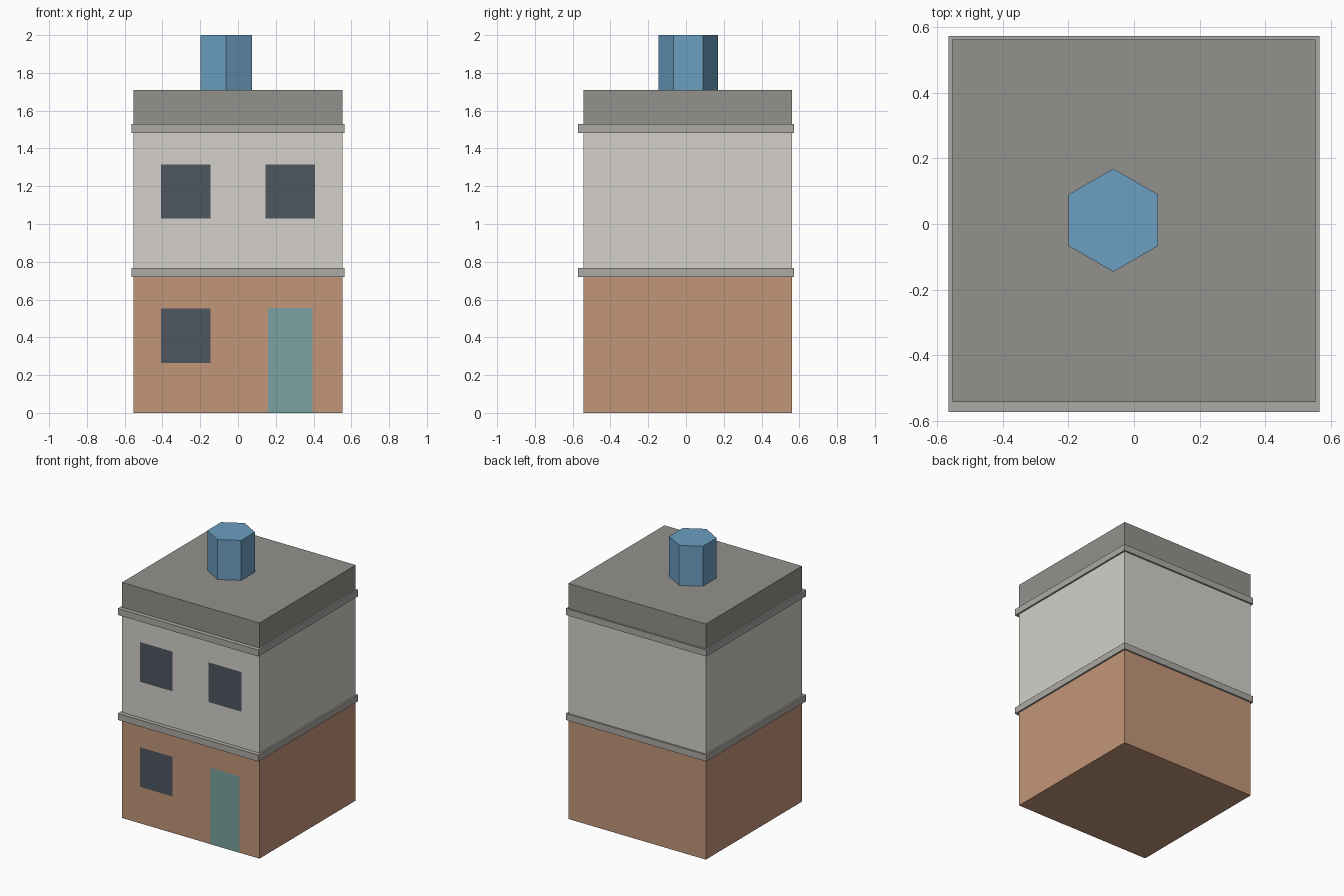
import bpy, math

if "Cube" in bpy.data.objects:
    bpy.data.objects.remove(bpy.data.objects["Cube"])


def material(name, r, g, b):
    # sRGB 0-255 to linear
    m = bpy.data.materials.new(name)
    m.diffuse_color = [(c / 255) ** 2.2 for c in (r, g, b)] + [1]
    m.use_nodes = True
    m.node_tree.nodes["Principled BSDF"].inputs["Base Color"].default_value = m.diffuse_color
    return m


BRICK = material("brick", 193, 149, 121)
PLASTER = material("plaster", 210, 207, 201)
TRIM = material("trim", 170, 168, 163)
ROOF = material("roof", 146, 144, 139)
GLASS = material("glass", 80, 87, 96)
DOOR = material("door", 121, 161, 158)
BLUE = material("blue", 107, 157, 192)

W = 0.552                       # half width of the walls
FRONT, BACK = -0.542, 0.561     # wall faces in y
MID_Y = (FRONT + BACK) / 2


def box(name, x, y, z, mat):
    bpy.ops.mesh.primitive_cube_add(size=1, location=[sum(r) / 2 for r in (x, y, z)])
    o = bpy.context.object
    o.name = name
    o.scale = [r[1] - r[0] for r in (x, y, z)]
    bpy.ops.object.transform_apply(location=False, rotation=False, scale=True)
    o.data.materials.append(mat)
    return o


def panel(name, cx, w, z0, z1, mat):
    # flat panel lying on the front wall, facing -y
    bpy.ops.mesh.primitive_plane_add(size=1, location=(cx, FRONT - 0.001, (z0 + z1) / 2),
                                     rotation=(math.pi / 2, 0, 0))
    o = bpy.context.object
    o.name = name
    o.scale = (w, z1 - z0, 1)
    bpy.ops.object.transform_apply(location=False, rotation=True, scale=True)
    o.data.materials.append(mat)


# Storeys and parapet roof
for name, z0, z1, mat in (("ground_floor", 0, 0.72, BRICK),
                          ("upper_floor", 0.767, 1.482, PLASTER),
                          ("roof_block", 1.529, 1.71, ROOF)):
    box(name, (-W, W), (FRONT, BACK), (z0, z1), mat)

# Projecting ledges between the storeys
for name, z in (("lower_ledge", 0.72), ("upper_ledge", 1.482)):
    box(name, (-0.564, 0.564), (-0.573, 0.573), (z, z + 0.047), TRIM)

# Windows and door
panel("window_ground", -0.276, 0.262, 0.265, 0.553, GLASS)
for side, sx in (("left", -1), ("right", 1)):
    panel("window_upper_" + side, sx * 0.276, 0.262, 1.028, 1.316, GLASS)
panel("front_door", 0.276, 0.236, 0.0, 0.555, DOOR)

# Hexagonal roof tank
bpy.ops.mesh.primitive_cylinder_add(vertices=6, radius=0.157, depth=0.29,
                                    location=(-0.063, MID_Y + 0.002, 1.855))
tank = bpy.context.object
tank.name = "roof_tank"
tank.data.materials.append(BLUE)
